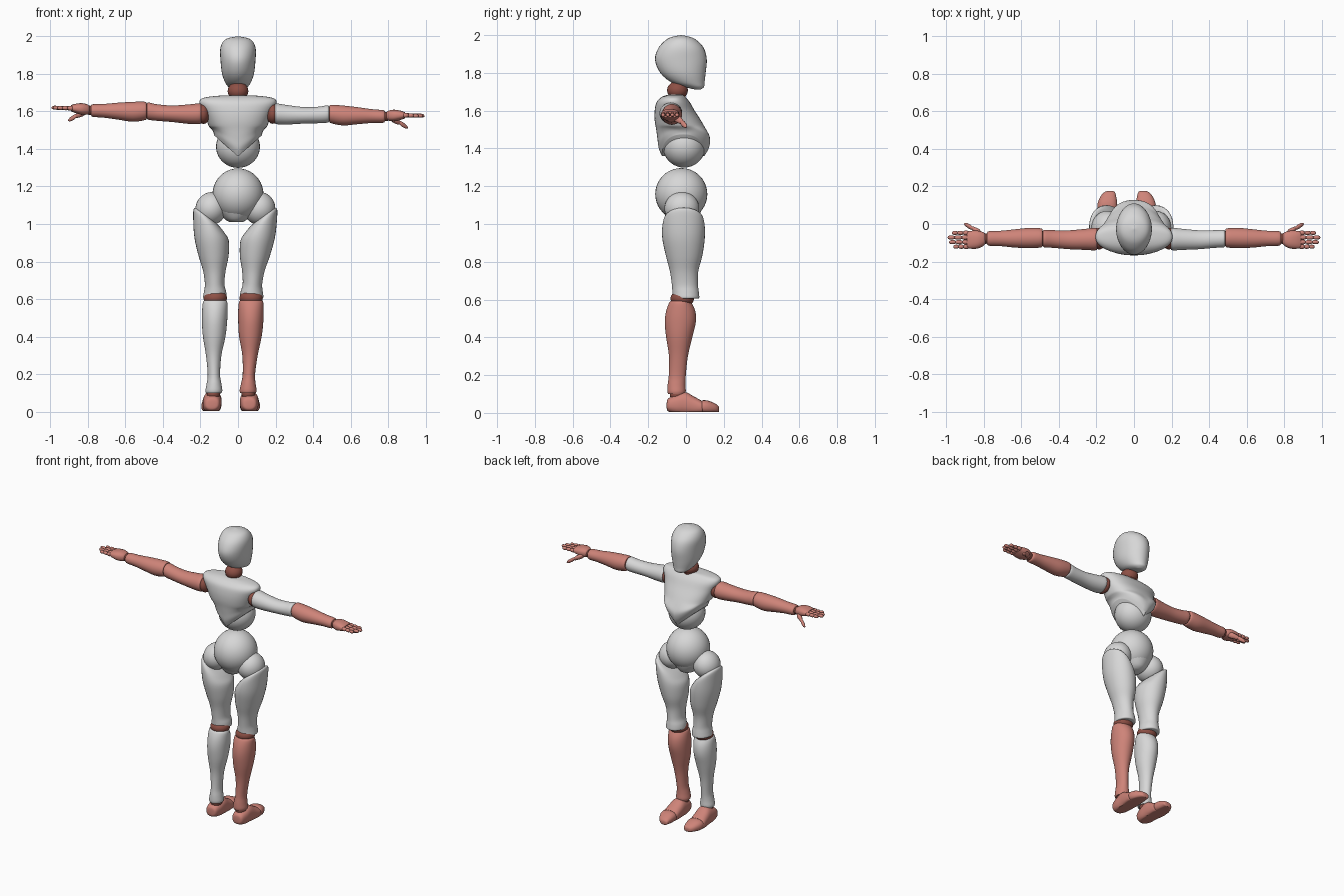
import bpy, bmesh, math
from mathutils import Vector


def material(name, rgb):
    m = bpy.data.materials.new(name)
    m.diffuse_color = (*rgb, 1)
    return m


GREY = material("light grey", (0.68, 0.68, 0.68))
PINK = material("dusty pink", (0.62, 0.23, 0.19))
DARK = material("dark red joint", (0.27, 0.08, 0.06))


def finish(name, bm, mat, warp=None):
    if warp:
        for v in bm.verts:
            v.co = warp(v.co)
    bmesh.ops.recalc_face_normals(bm, faces=bm.faces)
    me = bpy.data.meshes.new(name)
    bm.to_mesh(me)
    bm.free()
    me.materials.append(mat)
    ob = bpy.data.objects.new(name, me)
    bpy.context.collection.objects.link(ob)
    return ob


def smooth_stations(st, n):
    """Catmull-Rom resampling of the cross-section stations."""
    st = [tuple(s) + (0,) * (6 - len(s)) for s in st]
    p = [st[0]] + st + [st[-1]]
    out = []
    for i in range(1, len(p) - 2):
        for k in range(n):
            t = k / n
            out.append([0.5 * (2 * b + (c - a) * t + (2 * a - 5 * b + 4 * c - d) * t * t
                               + (3 * b - a - 3 * c + d) * t ** 3)
                        for a, b, c, d in zip(*p[i - 1:i + 3])])
    return out + [list(st[-1])]


def loft(name, axis, st, mat, warp=None, sides=32, n=4, power=2.0):
    """Station: position on axis, centre 1, centre 2, radius 1, radius 2, tilt."""
    bm = bmesh.new()
    rings = []
    for a, c1, c2, r1, r2, tilt in smooth_stations(st, n):
        ring = []
        for i in range(sides):
            t = 2 * math.pi * i / sides
            u, w = math.cos(t), math.sin(t)
            du = max(r1, 0.001) * math.copysign(abs(u) ** (2 / power), u)
            dw = max(r2, 0.001) * math.copysign(abs(w) ** (2 / power), w)
            a2 = a + tilt * du
            co = {"z": (c1 + du, c2 + dw, a2), "x": (a2, c1 + du, c2 + dw),
                  "y": (c1 + du, a2, c2 + dw)}[axis]
            ring.append(bm.verts.new(co))
        rings.append(ring)
    for r, q in zip(rings, rings[1:]):
        for i in range(sides):
            j = (i + 1) % sides
            bm.faces.new((r[i], r[j], q[j], q[i]))
    for ring in (rings[0], rings[-1]):   # fan caps
        mid = bm.verts.new(sum((v.co for v in ring), Vector()) / sides)
        for i in range(sides):
            bm.faces.new((ring[i], ring[(i + 1) % sides], mid))
    return finish(name, bm, mat, warp)


def ball(name, centre, radii, mat, warp=None):
    bm = bmesh.new()
    bmesh.ops.create_uvsphere(bm, u_segments=32, v_segments=20, radius=1)
    for v in bm.verts:
        v.co = Vector([c + r * k for c, r, k in zip(centre, radii, v.co)])
    return finish(name, bm, mat, warp)


# Head and neck
loft("head", "z", [
    (1.712, 0, .062, .02, .015), (1.725, 0, .045, .045, .05), (1.75, 0, .01, .066, .088),
    (1.80, 0, -.016, .085, .12), (1.87, 0, -.027, .093, .137), (1.93, 0, -.026, .095, .121),
    (1.97, 0, -.026, .081, .086), (1.99, 0, -.026, .053, .05), (2.0, 0, -.026, 0, 0)], GREY)
ball("neck_ball", (0, -.045, 1.708), (.055, .055, .048), DARK)
loft("neck_base", "z", [(1.64, 0, -.05, .05, .045), (1.70, 0, -.045, .045, .045)], DARK)


# Chest shell, its lower rim arched up at the sides
def arch(co):
    if co.z < 1.52:
        co.z = 1.52 - (1.52 - co.z) * (1 - .72 * min(1, abs(co.x) / .13))
    return co


loft("chest", "z", [
    (1.36, 0, -.015, .128, .112), (1.40, 0, -.012, .13, .132), (1.45, 0, -.012, .137, .139),
    (1.50, 0, -.026, .15, .132), (1.55, 0, -.044, .166, .122), (1.60, 0, -.06, .185, .106),
    (1.645, 0, -.068, .205, .088), (1.67, 0, -.067, .19, .065), (1.682, 0, -.06, .12, .045),
    (1.685, 0, -.055, .05, .03)], GREY, arch, sides=48, power=2.3)

# Waist and pelvis
ball("abdomen", (0, -.01, 1.412), (.117, .113, .113), GREY)
ball("pelvis_ball", (0, -.025, 1.158), (.136, .138, .138), GREY)
loft("pelvis_wedge", "z", [(1.01, -.01, -.02, .035, .05), (1.03, -.01, -.02, .065, .08),
                           (1.09, -.005, -.022, .115, .11), (1.15, 0, -.025, .12, .12)], GREY)


# Left and right sides share profiles; the second leg stands a little further out
def leg_side(s):
    def f(co):
        return co if s > 0 else Vector((-co.x - .08 + .048 * co.z, co.y, co.z))
    return f


def foot_side(s):
    g = leg_side(s)
    return lambda co: g(Vector((co.x, co.y, max(co.z, 0.004))))


def arm_side(s):
    def f(co):
        return co if s > 0 else Vector((-co.x, co.y, co.z + .055 * (co.x - .2)))
    return f


for s, tag in ((1, "left"), (-1, "right")):
    leg, sole, arm = leg_side(s), foot_side(s), arm_side(s)
    shin_mat, upper_mat = (PINK, GREY) if s > 0 else (GREY, PINK)

    # Leg
    ball(tag + "_hip", (.115, -.022, 1.082), (.084, .092, .088), GREY, leg)
    loft(tag + "_thigh", "z", [
        (1.055, .15, -.012, .04, .07, .75), (1.035, .138, -.012, .07, .10, .65),
        (.99, .122, -.013, .086, .112, .45), (.92, .105, -.013, .092, .112, .1),
        (.83, .09, -.01, .08, .096), (.75, .082, -.01, .06, .075), (.68, .077, -.006, .052, .069),
        (.64, .073, -.002, .059, .07), (.61, .073, 0, .062, .07), (.605, .073, 0, .05, .06)],
        GREY, leg)
    ball(tag + "_knee", (.07, -.02, .605), (.062, .062, .045), DARK, leg)
    loft(tag + "_shin", "z", [
        (.595, .07, -.03, .05, .045), (.585, .07, -.03, .064, .058), (.54, .069, -.028, .068, .077),
        (.48, .068, -.03, .067, .082), (.40, .066, -.036, .06, .069), (.30, .064, -.04, .041, .05),
        (.20, .058, -.046, .033, .045), (.15, .055, -.05, .039, .047), (.115, .054, -.05, .045, .049),
        (.10, .054, -.05, .042, .045)], shin_mat, leg)

    # Foot
    ball(tag + "_ankle", (.055, -.045, .095), (.036, .04, .036), DARK, leg)
    loft(tag + "_foot", "y", [
        (-.102, .06, .04, .015, .015), (-.094, .06, .042, .037, .034), (-.05, .06, .045, .048, .052),
        (-.005, .06, .05, .05, .06), (.04, .062, .038, .052, .05), (.08, .064, .03, .053, .036),
        (.092, .064, .03, .045, .03)], PINK, sole, power=2.4)
    loft(tag + "_toes", "y", [
        (.082, .064, .03, .045, .028), (.09, .064, .032, .053, .035), (.12, .062, .03, .05, .034),
        (.155, .056, .025, .038, .024), (.172, .05, .02, .025, .016), (.176, .05, .02, .01, .006)],
        PINK, sole, power=2.4)

    # Arm
    ball(tag + "_shoulder", (.185, -.078, 1.588), (.035, .058, .054), DARK, arm)
    loft(tag + "_upper_arm", "x", [
        (.195, -.08, 1.587, .05, .046), (.205, -.08, 1.587, .06, .055), (.26, -.082, 1.582, .056, .052),
        (.35, -.084, 1.579, .05, .044), (.43, -.08, 1.581, .047, .044), (.475, -.078, 1.586, .047, .046),
        (.485, -.078, 1.586, .04, .04)], upper_mat, arm)
    ball(tag + "_elbow", (.487, -.076, 1.586), (.03, .04, .04), DARK, arm)
    loft(tag + "_forearm", "x", [
        (.488, -.074, 1.586, .042, .04), (.497, -.074, 1.586, .051, .049), (.56, -.075, 1.578, .054, .053),
        (.64, -.077, 1.577, .048, .045), (.71, -.077, 1.575, .041, .037), (.77, -.077, 1.573, .039, .034),
        (.782, -.077, 1.573, .032, .028)], PINK, arm)
    ball(tag + "_wrist", (.79, -.078, 1.573), (.022, .028, .025), DARK, arm)
    loft(tag + "_palm", "x", [
        (.79, -.08, 1.575, .022, .018), (.80, -.08, 1.577, .035, .026), (.83, -.083, 1.578, .047, .031),
        (.865, -.084, 1.579, .048, .025), (.89, -.084, 1.579, .044, .016)], PINK, arm, power=2.4)

    # Fingers with knuckle bulges, and the thumb
    for i, tip in enumerate((.962, .985, .993, .97)):
        y, step = -.121 + .0245 * i, (tip - .88) / 3
        st = []
        for k in range(3):
            x, r, z = .88 + k * step, .0125 - .001 * k, 1.579 - .001 * k
            st += [(x, y, z, .007, .007), (x + .25 * step, y, z, r, r), (x + .8 * step, y, z, r * .9, r * .9)]
        st.append((tip, y, 1.575, .003, .003))
        loft(f"{tag}_finger_{i + 1}", "x", st, PINK, arm, sides=12, n=2)
    loft(tag + "_thumb", "x", [
        (.81, -.058, 1.565, .01, .01), (.825, -.047, 1.558, .02, .018), (.855, -.028, 1.544, .014, .015),
        (.862, -.022, 1.54, .01, .011), (.875, -.015, 1.531, .013, .014), (.895, -.004, 1.519, .01, .011),
        (.905, .0, 1.513, .003, .003)], PINK, arm, sides=14, n=3)

# Smooth shading with sharp rims kept
bpy.ops.object.select_all(action="SELECT")
bpy.context.view_layer.objects.active = bpy.context.scene.objects[0]
bpy.ops.object.shade_smooth_by_angle(angle=math.radians(45))
